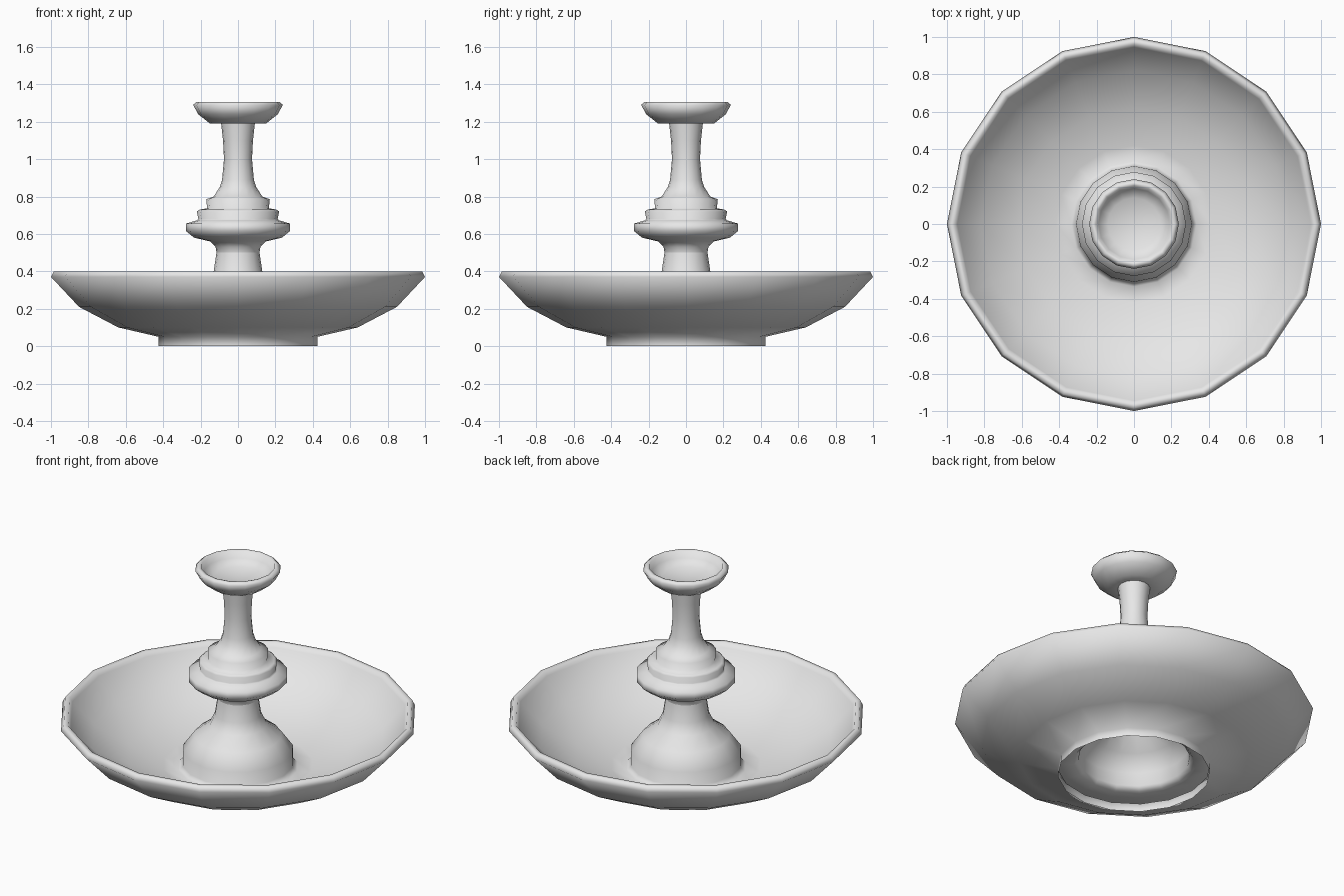
import bpy, bmesh, math

SIDES = 16
stone = bpy.data.materials.new("pale_stone")
stone.diffuse_color = (0.8, 0.8, 0.8, 1)


def lathe(name, profile):
    """Spin an (r, z) profile around z; a zero radius closes to a point."""
    bm = bmesh.new()
    rings = []
    for r, z in profile:
        if r == 0:
            rings.append([bm.verts.new((0, 0, z))] * SIDES)
        else:
            rings.append([bm.verts.new((r * math.cos(2 * math.pi * i / SIDES),
                                        r * math.sin(2 * math.pi * i / SIDES), z))
                          for i in range(SIDES)])
    for a, b in zip(rings, rings[1:]):
        for i in range(SIDES):
            j = (i + 1) % SIDES
            corners = list(dict.fromkeys([a[i], a[j], b[j], b[i]]))
            bm.faces.new(corners).smooth = True
    mesh = bpy.data.meshes.new(name)
    bm.to_mesh(mesh)
    bm.free()
    mesh.materials.append(stone)
    ob = bpy.data.objects.new(name, mesh)
    bpy.context.collection.objects.link(ob)
    return ob


# basin: open foot ring, outer wall, rim, inner bowl, flowing into flared pedestal
lathe("basin", [
    (0.425, 0.0), (0.425, 0.05), (0.64, 0.10), (0.85, 0.21), (1.0, 0.37),
    (0.985, 0.40), (0.96, 0.40), (0.945, 0.375), (0.82, 0.245), (0.62, 0.14),
    (0.42, 0.085), (0.335, 0.075), (0.312, 0.10), (0.31, 0.18), (0.245, 0.27),
    (0.16, 0.335), (0.13, 0.40), (0.115, 0.50)])

# stem: stepped collar and slender column
lathe("stem", [
    (0.115, 0.50), (0.12, 0.53), (0.15, 0.56), (0.235, 0.58), (0.278, 0.615),
    (0.278, 0.655), (0.22, 0.673), (0.212, 0.68), (0.22, 0.72), (0.205, 0.73),
    (0.165, 0.737), (0.17, 0.785), (0.13, 0.80), (0.098, 0.85), (0.085, 0.89),
    (0.075, 1.0), (0.08, 1.10), (0.09, 1.19)])

# top cup: underside, rim and shallow hollow
lathe("top_cup", [
    (0.085, 1.19), (0.15, 1.19), (0.213, 1.24), (0.24, 1.29), (0.222, 1.306),
    (0.205, 1.304), (0.19, 1.265), (0.14, 1.235), (0.0, 1.225)])
